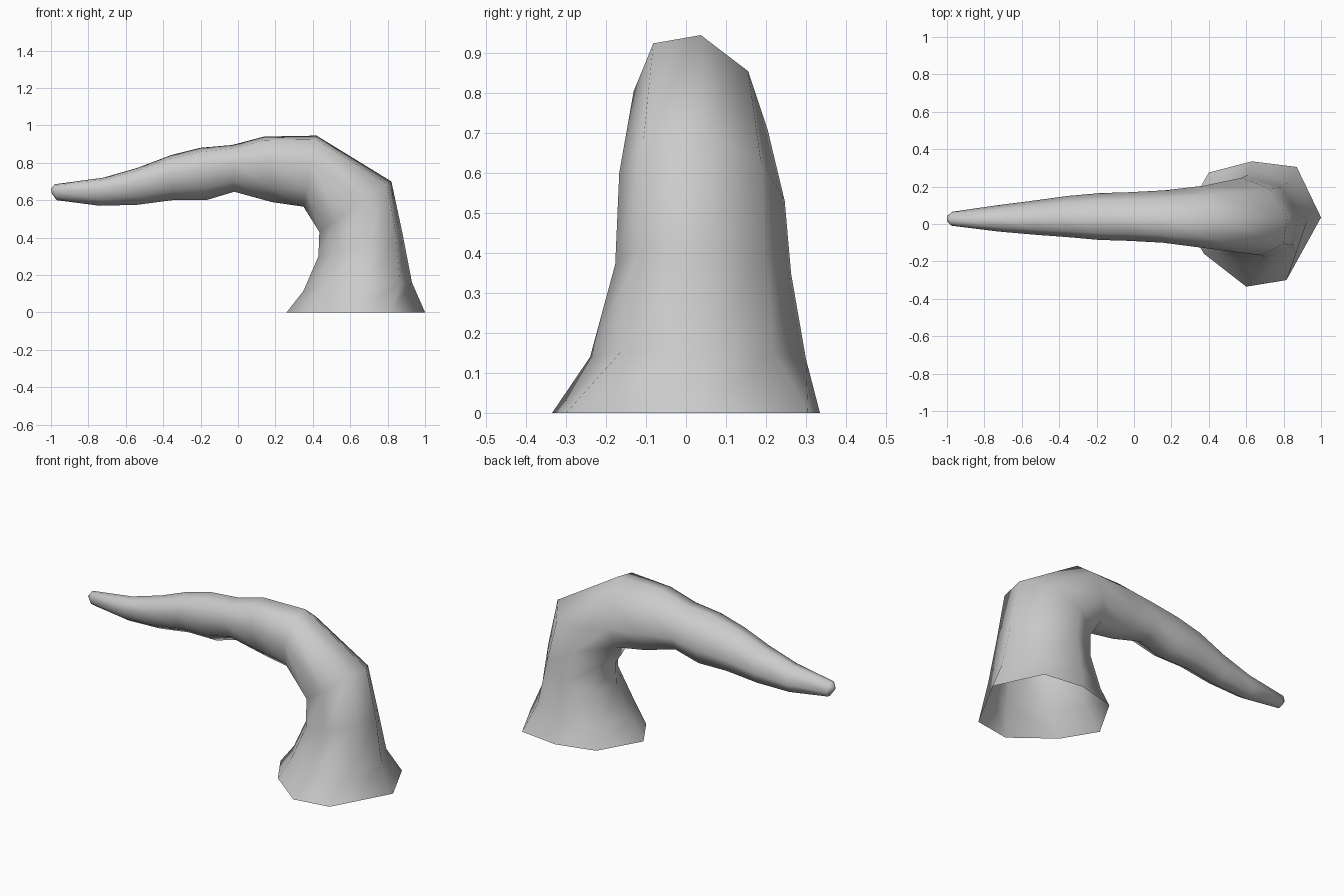
import bpy, bmesh, math
from mathutils import Vector

cube = bpy.data.objects.get("Cube")
if cube:
    bpy.data.objects.remove(cube)

SIDES = 8

# Each ring: outer point (x, z), inner point (x, z), centre y, half width, tilt
RINGS = [
    ((0.93, 0.16), (0.35, 0.115), 0.03, 0.27, 0.1),
    ((0.88, 0.42), (0.43, 0.30), 0.043, 0.22, 0.2),
    ((0.82, 0.70), (0.435, 0.43), 0.04, 0.207, 0.26),
    ((0.42, 0.945), (0.35, 0.565), 0.037, 0.168, 0.26),
    ((0.14, 0.94), (0.18, 0.59), 0.04, 0.14, 0.26),
    ((-0.03, 0.895), (-0.02, 0.645), 0.04, 0.13, 0.2),
    ((-0.20, 0.88), (-0.17, 0.60), 0.04, 0.125, 0.2),
    ((-0.36, 0.84), (-0.35, 0.60), 0.04, 0.11, 0.2),
    ((-0.53, 0.775), (-0.54, 0.575), 0.034, 0.091, 0.2),
    ((-0.72, 0.72), (-0.74, 0.57), 0.03, 0.07, 0.2),
    ((-0.98, 0.685), (-0.97, 0.60), 0.028, 0.037, 0.2),
    ((-1.0, 0.66), (-0.995, 0.635), 0.028, 0.015, 0.0),
]

# Flared, slightly uneven foot outline on the ground
FOOT = [(1.0, 0.035), (0.87, 0.305), (0.63, 0.335), (0.40, 0.275),
        (0.26, 0.03), (0.375, -0.16), (0.60, -0.335), (0.815, -0.30)]


def ring_points(outer, inner, cy, half_width, tilt):
    a = Vector((outer[0], cy, outer[1]))
    b = Vector((inner[0], cy, inner[1]))
    centre, axis = (a + b) / 2, (a - b) / 2
    side = Vector((0, half_width, 0)) - axis * tilt
    for k in range(SIDES):
        t = math.tau * k / SIDES
        yield centre + axis * math.cos(t) + side * math.sin(t)


# Loft the rings into one bent, tapering trunk, open underneath
bm = bmesh.new()
loops = [[bm.verts.new((x, y, 0)) for x, y in FOOT]]
loops += [[bm.verts.new(p) for p in ring_points(*r)] for r in RINGS]
for low, high in zip(loops, loops[1:]):
    for k in range(SIDES):
        n = (k + 1) % SIDES
        bm.faces.new((low[k], low[n], high[n], high[k]))
bm.faces.new(loops[-1])
bmesh.ops.recalc_face_normals(bm, faces=bm.faces)
for face in bm.faces:
    face.smooth = True

mesh = bpy.data.meshes.new("bent_trunk")
bm.to_mesh(mesh)
bm.free()
trunk = bpy.data.objects.new("bent_trunk", mesh)
bpy.context.collection.objects.link(trunk)

# Plain grey surface
grey = bpy.data.materials.new("light_grey")
grey.use_nodes = True
colour = (0.6, 0.6, 0.6, 1)
grey.diffuse_color = colour
grey.node_tree.nodes["Principled BSDF"].inputs["Base Color"].default_value = colour
mesh.materials.append(grey)
